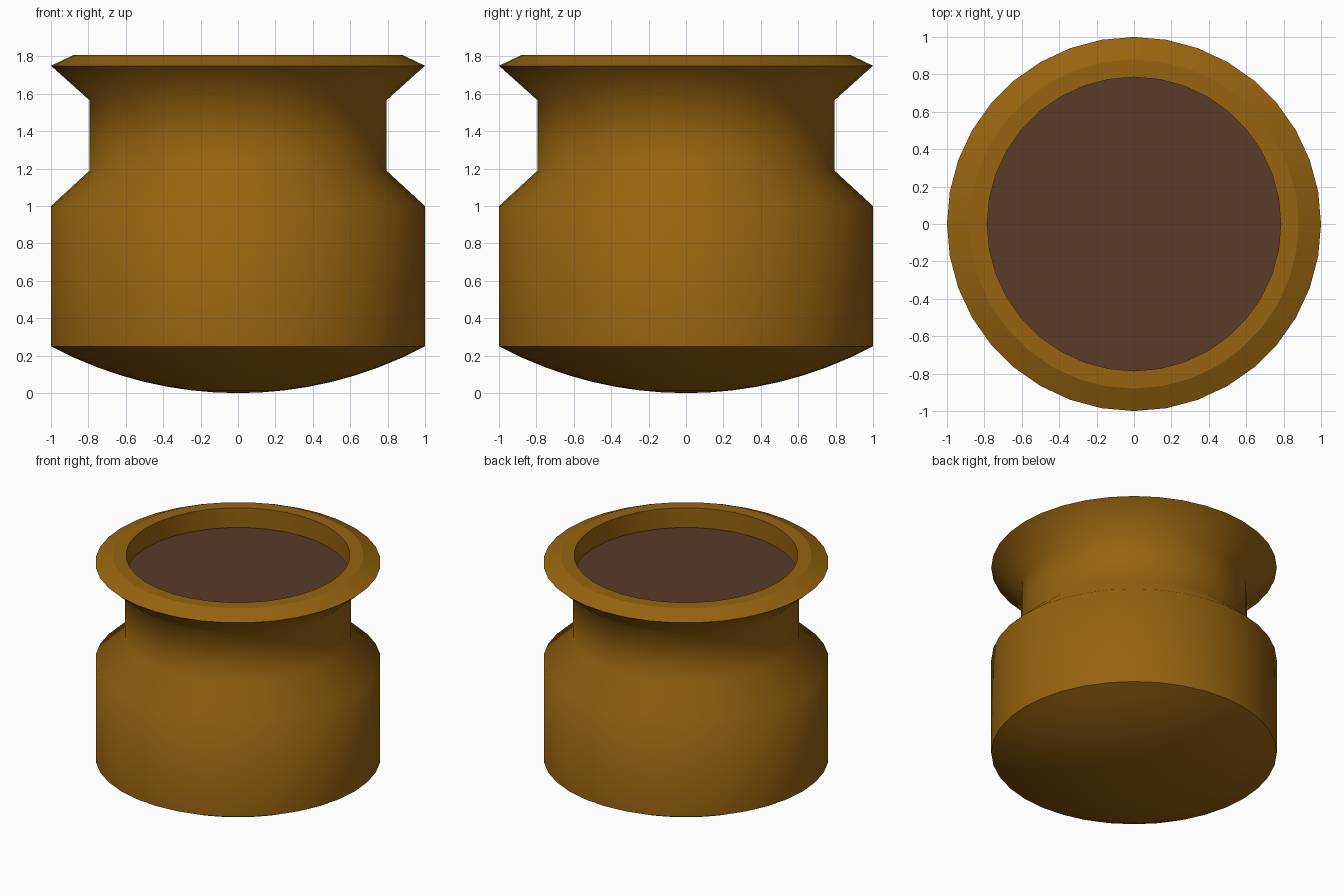
import bpy, bmesh, math

if "Cube" in bpy.data.objects:
    bpy.data.objects.remove(bpy.data.objects["Cube"])

SIDES = 36


def material(name, rgb):
    m = bpy.data.materials.new(name)
    m.diffuse_color = (*rgb, 1.0)
    m.use_nodes = True
    m.node_tree.nodes["Principled BSDF"].inputs["Base Color"].default_value = m.diffuse_color
    return m


def lathe(name, profile, mat, sharp=()):
    """Spin (radius, z) points around z; radius 0 becomes a pole."""
    bm = bmesh.new()
    rings = []
    for r, z in profile:
        if r == 0:
            rings.append([bm.verts.new((0, 0, z))])
        else:
            rings.append([bm.verts.new((r * math.cos(2 * math.pi * i / SIDES),
                                        r * math.sin(2 * math.pi * i / SIDES), z))
                          for i in range(SIDES)])
    for a, b in zip(rings, rings[1:]):
        for i in range(SIDES):
            j = (i + 1) % SIDES
            if len(a) == 1:
                vs = (a[0], b[j], b[i])
            elif len(b) == 1:
                vs = (a[i], a[j], b[0])
            else:
                vs = (a[i], a[j], b[j], b[i])
            bm.faces.new(vs).smooth = True
    # keep chosen rings crisp
    for k in sharp:
        ring = rings[k]
        for i in range(SIDES):
            e = bm.edges.get((ring[i], ring[(i + 1) % SIDES]))
            if e:
                e.smooth = False
    me = bpy.data.meshes.new(name)
    bm.to_mesh(me)
    bm.free()
    me.materials.append(mat)
    ob = bpy.data.objects.new(name, me)
    bpy.context.collection.objects.link(ob)
    return ob


gold = material("golden brown clay", (0.31, 0.126, 0.005))
brown = material("dark brown contents", (0.10, 0.043, 0.022))

# Pot: shallow spherical bottom, body, shoulder, neck, flared rim, inner wall
R = 2.125
STEPS = 8
dome = [(0, 0)]
for k in range(1, STEPS + 1):
    r = k / STEPS
    dome.append((r, R - math.sqrt(R * R - r * r)))
wall = [(1.0, 1.0), (0.793, 1.19), (0.793, 1.565), (1.0, 1.75),
        (0.88, 1.807), (0.785, 1.807), (0.785, 1.62)]
n = len(dome)
lathe("pot", dome + wall, gold, sharp=(n - 1, n + 3, n + 4, n + 5))

# Contents: flat surface just below the rim, reaching into the flare
lathe("contents", [(0.893, 1.655), (0, 1.655)], brown)
